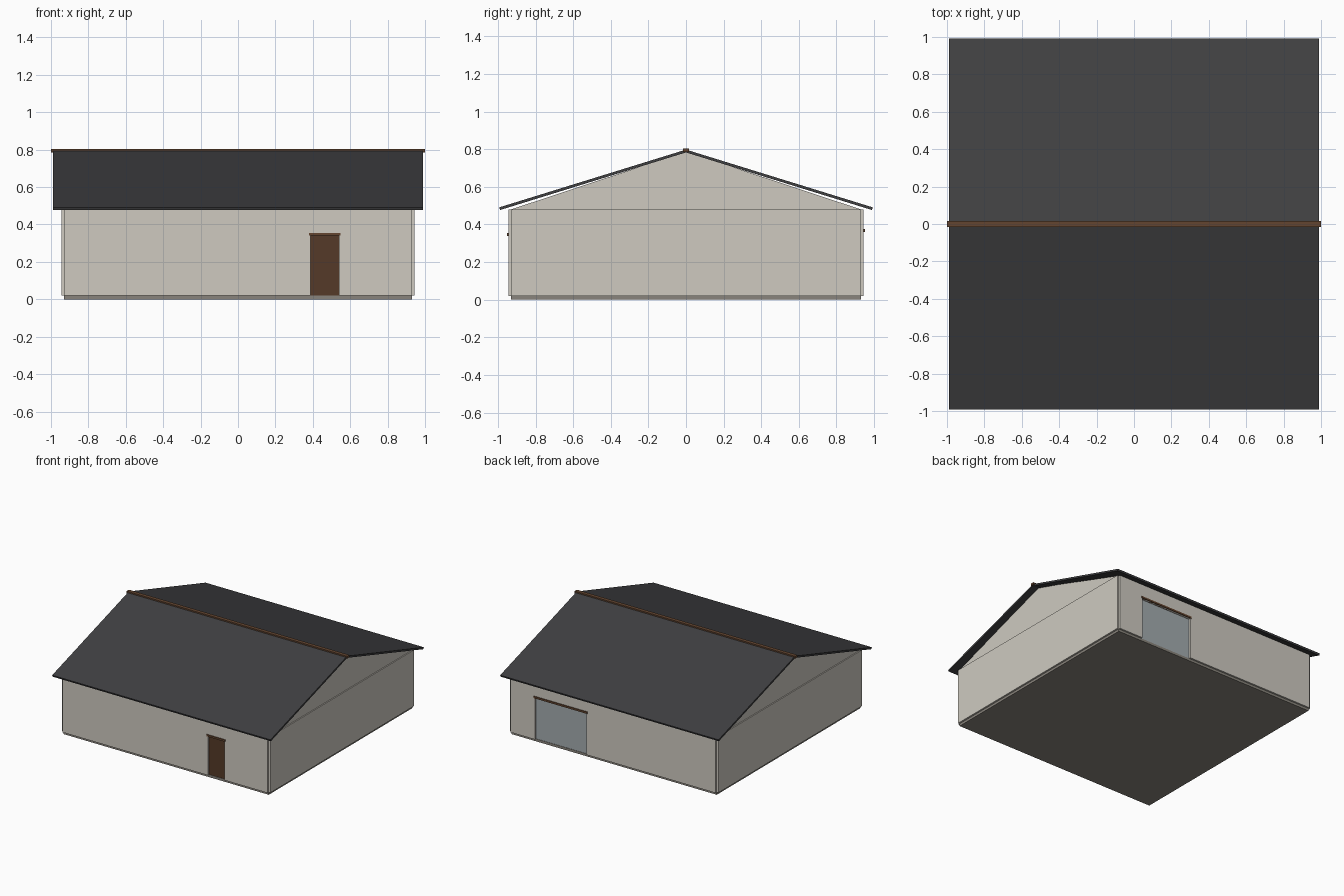
import bpy, bmesh

if "Cube" in bpy.data.objects:
    bpy.data.objects.remove(bpy.data.objects["Cube"])


def material(name, rgb):
    m = bpy.data.materials.new(name)
    m.diffuse_color = (*rgb, 1)
    m.use_nodes = True
    m.node_tree.nodes["Principled BSDF"].inputs["Base Color"].default_value = m.diffuse_color
    return m


WALL = material("plaster", (0.62, 0.59, 0.53))
SLAB = material("concrete", (0.25, 0.23, 0.20))
ROOF = material("roofing", (0.05, 0.05, 0.053))
WOOD = material("door_wood", (0.09, 0.042, 0.021))
TRIM = material("trim_wood", (0.125, 0.06, 0.03))
STEEL = material("garage_metal", (0.37, 0.41, 0.43))


def prism(name, profile, axis, a, b, mat):
    """Extrude a 2D profile along x (profile is y,z) or y (profile is x,z)."""
    bm = bmesh.new()
    place = (lambda u, z, t: (t, u, z)) if axis == "x" else (lambda u, z, t: (u, t, z))
    face = bm.faces.new([bm.verts.new(place(u, z, a)) for u, z in profile])
    ext = bmesh.ops.extrude_face_region(bm, geom=[face])
    shift = (b - a, 0, 0) if axis == "x" else (0, b - a, 0)
    bmesh.ops.translate(bm, vec=shift,
                        verts=[v for v in ext["geom"] if isinstance(v, bmesh.types.BMVert)])
    bmesh.ops.recalc_face_normals(bm, faces=bm.faces)
    mesh = bpy.data.meshes.new(name)
    bm.to_mesh(mesh)
    bm.free()
    mesh.materials.append(mat)
    ob = bpy.data.objects.new(name, mesh)
    bpy.context.collection.objects.link(ob)
    return ob


def rect(u0, u1, z0, z1):
    return [(u0, z0), (u1, z0), (u1, z1), (u0, z1)]


H = 0.93            # half width of the slab
BASE, EAVE = 0.02, 0.48
IN, OUT = 0.918, 0.944   # inner and outer wall planes

prism("floor_slab", rect(-H, H, 0, BASE), "x", -H, H, SLAB)

# Front and back walls with a doorway, recessed door and lintel each
for side, s, x0, x1, top, door, mat in (
        ("front", -1, 0.387, 0.54, 0.34, "entry_door", WOOD),
        ("back", 1, 0.24, 0.71, 0.36, "garage_door", STEEL)):
    outline = [(-H, BASE), (x0, BASE), (x0, top), (x1, top),
               (x1, BASE), (H, BASE), (H, EAVE), (-H, EAVE)]
    prism(side + "_wall", outline, "y", s * IN, s * OUT, WALL)
    prism(door, rect(x0, x1, BASE, top), "y", s * 0.915, s * 0.927, mat)
    prism(side + "_lintel", rect(x0 - 0.008, x1 + 0.008, top, top + 0.015),
          "y", s * 0.93, s * 0.951, TRIM)

# Side walls and slightly inset gables
for side, s in (("left", -1), ("right", 1)):
    prism(side + "_wall", rect(-H, H, BASE, EAVE), "x", s * IN, s * OUT, WALL)
    prism(side + "_gable", [(-H, EAVE), (H, EAVE), (0, 0.788)],
          "x", s * 0.915, s * 0.935, WALL)

# Two sloping roof panels
for side, s in (("front", -1), ("back", 1)):
    prism(side + "_roof", [(0, 0.783), (s * 0.988, 0.477), (s * 0.993, 0.491), (0, 0.798)],
          "x", -0.99, 0.99, ROOF)

prism("ridge_beam", rect(-0.015, 0.015, 0.785, 0.804), "x", -1, 1, TRIM)
